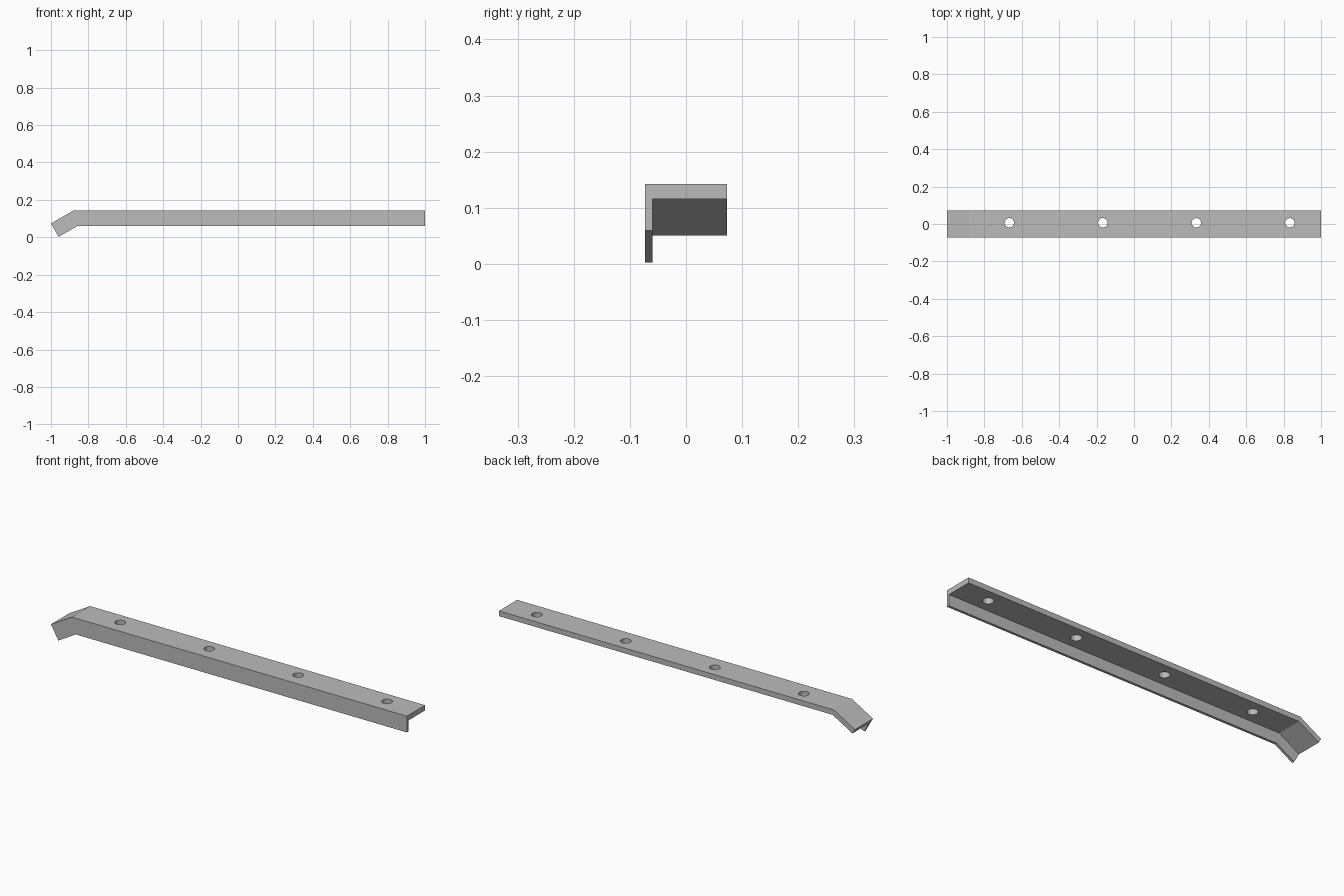
import bpy, bmesh, math

if "Cube" in bpy.data.objects:
    bpy.data.objects.remove(bpy.data.objects["Cube"])

STEEL = bpy.data.materials.new("grey steel")
STEEL.diffuse_color = (0.5, 0.5, 0.5, 1)
STEEL.use_nodes = True
STEEL.node_tree.nodes["Principled BSDF"].inputs["Base Color"].default_value = STEEL.diffuse_color

TOP, DEPTH, PLATE = 0.142, 0.0825, 0.0267   # top height, lip depth, top plate thickness
Y0, Y1, LIP = -0.073, 0.073, -0.060         # front, back, inside of the lip
BEND_X, ANGLE = -0.882, math.radians(30)
BEND_LEN = 0.118 / math.cos(ANGLE)

# L-shaped cross-section: (y, distance below the top)
section = [(Y0, 0), (Y1, 0), (Y1, PLATE), (LIP, PLATE), (LIP, DEPTH), (Y0, DEPTH)]


def station(x, z, dx, dz):
    """Section points placed at (x, z), with depth running along (dx, dz)."""
    return [(x + d * dx, y, z + d * dz) for y, d in section]


# Bar swept through square end, mitred bend and square tip
rings = [
    station(1.0, TOP, 0, -1),
    station(BEND_X, TOP, math.tan(ANGLE / 2), -1),
    station(-1.0, TOP - BEND_LEN * math.sin(ANGLE), math.sin(ANGLE), -math.cos(ANGLE)),
]
bm = bmesh.new()
loops = [[bm.verts.new(p) for p in ring] for ring in rings]
for a, b in zip(loops, loops[1:]):
    for i in range(6):
        j = (i + 1) % 6
        bm.faces.new((a[i], a[j], b[j], b[i]))
bm.faces.new(loops[0])
bm.faces.new(loops[-1])
bmesh.ops.recalc_face_normals(bm, faces=bm.faces)
mesh = bpy.data.meshes.new("angle_bar")
bm.to_mesh(mesh)
bm.free()
bar = bpy.data.objects.new("angle_bar", mesh)
bpy.context.collection.objects.link(bar)
mesh.materials.append(STEEL)

# Four bolt holes through the top plate
for k in range(4):
    bpy.ops.mesh.primitive_cylinder_add(
        vertices=32, radius=0.025, depth=0.1,
        location=(-2 / 3 + k * 0.5, (LIP + Y1) / 2, TOP - PLATE / 2))
    cutter = bpy.context.object
    cutter.name = f"hole_cutter_{k + 1}"
    cutter.data.materials.append(STEEL)
    cutter.hide_render = True
    cutter.hide_set(True)
    cut = bar.modifiers.new(f"bolt_hole_{k + 1}", 'BOOLEAN')
    cut.operation = 'DIFFERENCE'
    cut.solver = 'EXACT'
    cut.object = cutter
